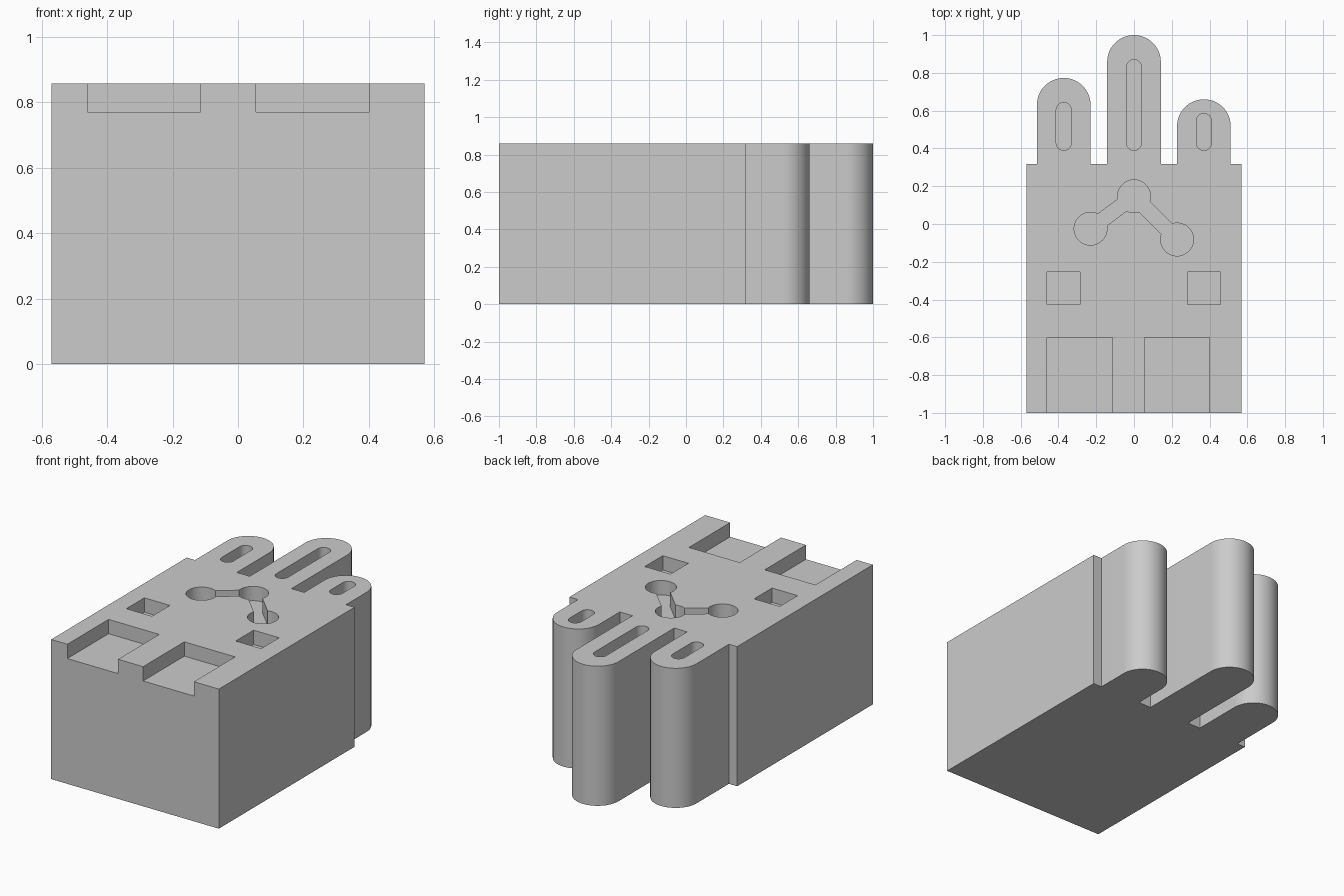
import bpy
import bmesh
from math import sin, cos, pi, atan2
from mathutils import Vector

cube = bpy.data.objects.get("Cube")
if cube:
    bpy.data.objects.remove(cube, do_unlink=True)

HEIGHT = 0.858
FLOOR = 0.77      # floor level of every recess
ABOVE = 1.0       # cutters reach past the top face

grey = bpy.data.materials.new("light grey")
grey.use_nodes = True
grey.diffuse_color = (0.6, 0.6, 0.6, 1)
grey.node_tree.nodes["Principled BSDF"].inputs["Base Color"].default_value = (0.6, 0.6, 0.6, 1)


def prism(name, outline, z0, z1):
    """Extrude a counter-clockwise outline from z0 to z1."""
    bm = bmesh.new()
    base = bm.faces.new([bm.verts.new((x, y, z0)) for x, y in outline])
    top = bmesh.ops.extrude_face_region(bm, geom=[base])["geom"]
    bmesh.ops.translate(bm, vec=(0, 0, z1 - z0),
                        verts=[v for v in top if isinstance(v, bmesh.types.BMVert)])
    bmesh.ops.recalc_face_normals(bm, faces=bm.faces)
    mesh = bpy.data.meshes.new(name)
    bm.to_mesh(mesh)
    bm.free()
    mesh.materials.append(grey)
    obj = bpy.data.objects.new(name, mesh)
    bpy.context.collection.objects.link(obj)
    return obj


def arc(x, y, r, start, end, steps):
    return [(x + r * cos(start + (end - start) * i / steps),
             y + r * sin(start + (end - start) * i / steps)) for i in range(steps + 1)]


def rect(x0, x1, y0, y1):
    return [(x0, y0), (x1, y0), (x1, y1), (x0, y1)]


def circle(x, y, r):
    return arc(x, y, r, 0, 2 * pi, 48)[:-1]


def slot(x, y0, y1, r):
    return arc(x, y1 - r, r, 0, pi, 16) + arc(x, y0 + r, r, pi, 2 * pi, 16)


def channel(a, b, half):
    a, b = Vector(a), Vector(b)
    angle = atan2(b.y - a.y, b.x - a.x)
    n = Vector((-sin(angle), cos(angle))) * half
    return [tuple(p) for p in (a - n, b - n, b + n, a + n)]


# Block with three round-ended fingers: (centre x, tip y, slot end y)
fingers = [(0.37, 0.66, 0.585), (0, 1.0, 0.87), (-0.372, 0.773, 0.643)]
R, PALM = 0.142, 0.317
outline = [(-0.57, -1), (0.57, -1), (0.57, PALM)]
for x, tip, _ in fingers:
    outline += [(x + R, PALM)] + arc(x, tip - R, R, 0, pi, 32) + [(x - R, PALM)]
outline.append((-0.57, PALM))
block = prism("fingered_block", outline, 0, HEIGHT)

# Recesses in the top: finger slots, front notches, square pockets
cuts = [slot(x, 0.39, end, 0.04) for x, _, end in fingers]
cuts += [rect(x, x + 0.345, -1.1, -0.6) for x in (-0.46, 0.055)]
cuts += [rect(x, x + 0.174, -0.427, -0.253) for x in (-0.46, 0.283)]

# Three round wells joined by two channels
wells = [(-0.23, -0.025), (0, 0.147), (0.228, -0.082)]
cuts += [circle(x, y, 0.087) for x, y in wells]
cuts += [channel(wells[i], wells[i + 1], 0.039) for i in range(2)]

bpy.context.view_layer.objects.active = block
block.select_set(True)
for cut in cuts:
    cutter = prism("recess_cutter", cut, FLOOR, ABOVE)
    cutter.hide_render = True
    mod = block.modifiers.new("recess", 'BOOLEAN')
    mod.operation = 'DIFFERENCE'
    mod.solver = 'EXACT'
    mod.object = cutter
    bpy.ops.object.modifier_apply(modifier=mod.name)
    bpy.data.objects.remove(cutter, do_unlink=True)

bpy.ops.object.shade_smooth_by_angle(angle=pi / 6)
